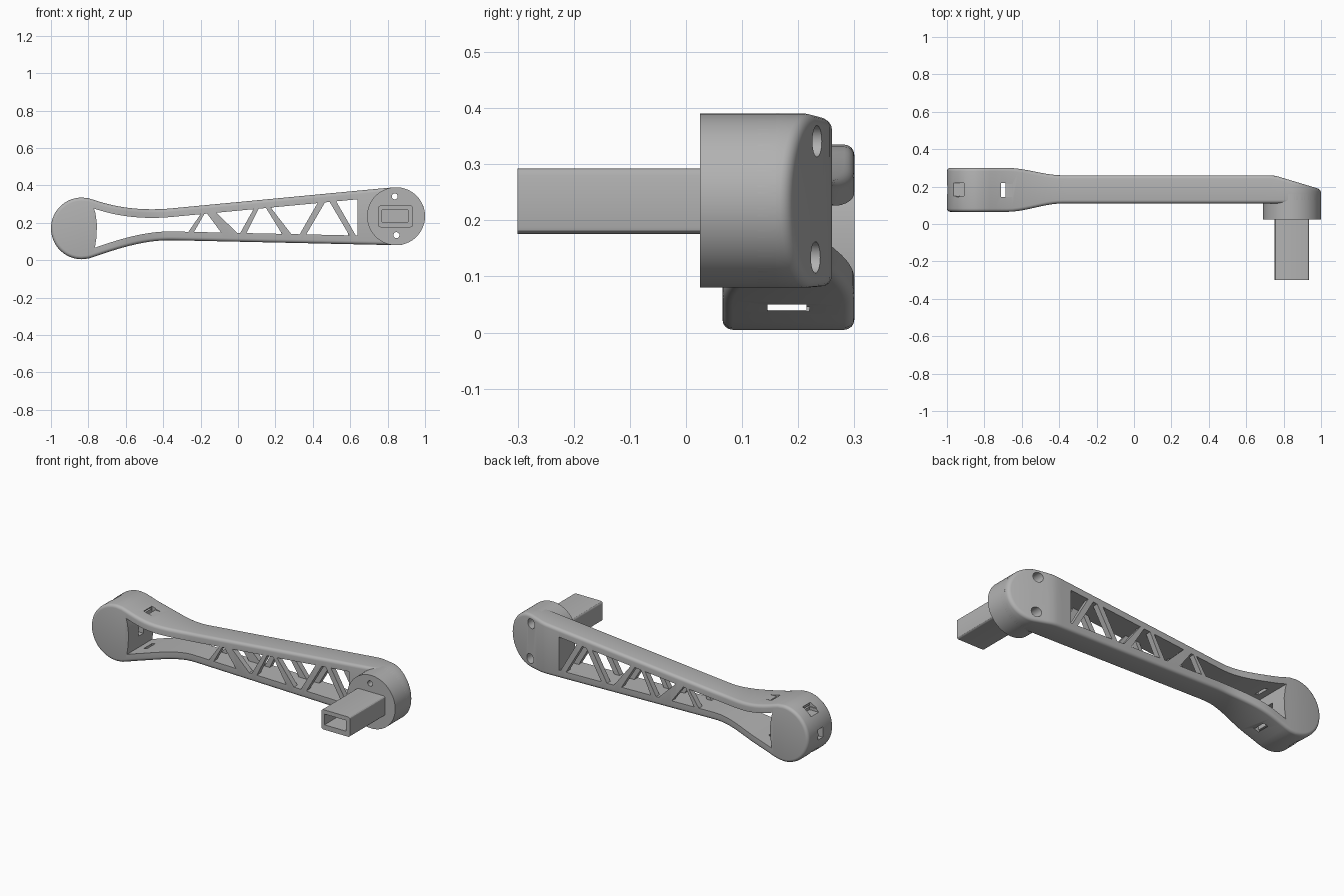
import bpy, bmesh, math
from mathutils import Matrix, Vector

if "Cube" in bpy.data.objects:
    bpy.data.objects.remove(bpy.data.objects["Cube"])

GREY = (0.45, 0.45, 0.45, 1)
mat = bpy.data.materials.new("light grey plastic")
mat.use_nodes = True
mat.diffuse_color = GREY
bsdf = mat.node_tree.nodes["Principled BSDF"]
bsdf.inputs["Base Color"].default_value = GREY
bsdf.inputs["Roughness"].default_value = 0.6

POD_X, POD_Z, POD_R = -0.835, 0.17, 0.165
HUB_X, HUB_Z, HUB_R = 0.845, 0.235, 0.155
BLEND_A, BLEND_B = -0.78, -0.35


def finish(bm, name):
    bmesh.ops.recalc_face_normals(bm, faces=bm.faces)
    mesh = bpy.data.meshes.new(name)
    bm.to_mesh(mesh)
    bm.free()
    mesh.materials.append(mat)
    ob = bpy.data.objects.new(name, mesh)
    bpy.context.collection.objects.link(ob)
    return ob


def box(name, x0, x1, y0, y1, z0, z1, bevel=0):
    bm = bmesh.new()
    bmesh.ops.create_cube(bm, size=1)
    for v in bm.verts:
        v.co = [a + (b - a) * (c + 0.5) for c, a, b in zip(v.co, (x0, y0, z0), (x1, y1, z1))]
    if bevel:
        along = [e for e in bm.edges if abs(e.verts[0].co.y - e.verts[1].co.y) > 0.01]
        bmesh.ops.bevel(bm, geom=along, offset=bevel, segments=3, profile=0.5, affect='EDGES')
    return finish(bm, name)


def rod(name, x, z, r, y0, y1, seg=32):
    bm = bmesh.new()
    bmesh.ops.create_cone(bm, cap_ends=True, segments=seg, radius1=r, radius2=r, depth=y1 - y0,
                          matrix=Matrix.Translation((x, (y0 + y1) / 2, z)) @ Matrix.Rotation(math.pi / 2, 4, 'X'))
    return finish(bm, name)


def prism(name, points, y0, y1):
    """Extrude an (x, z) polygon along y."""
    bm = bmesh.new()
    face = bm.faces.new([bm.verts.new((x, y0, z)) for x, z in points])
    ext = bmesh.ops.extrude_face_region(bm, geom=[face])
    bmesh.ops.translate(bm, vec=(0, y1 - y0, 0),
                        verts=[g for g in ext["geom"] if isinstance(g, bmesh.types.BMVert)])
    return finish(bm, name)


# Side outline: round pod, waist blend, straight taper, round hub
def edge_z(x, side):
    slope = 0.095 if side > 0 else -0.022
    tangent_x = HUB_X - HUB_R * 0.995 * side * slope * side * (1 if side > 0 else -1)
    tangent_z = HUB_Z + side * HUB_R * 0.998

    def line(px):
        return tangent_z + slope * (px - tangent_x)
    if x <= BLEND_A:
        return POD_Z + side * math.sqrt(max(0, POD_R ** 2 - (x - POD_X) ** 2))
    if x < BLEND_B:
        h = BLEND_B - BLEND_A
        t = (x - BLEND_A) / h
        dx = BLEND_A - POD_X
        rise = math.sqrt(POD_R ** 2 - dx ** 2)
        z0, m0 = POD_Z + side * rise, -side * dx / rise
        return ((2*t**3 - 3*t**2 + 1) * z0 + (t**3 - 2*t**2 + t) * h * m0
                + (3*t**2 - 2*t**3) * line(BLEND_B) + (t**3 - t**2) * h * slope)
    if x < HUB_X - HUB_R * 0.08:
        return line(x)
    return HUB_Z + side * math.sqrt(max(0, HUB_R ** 2 - (x - HUB_X) ** 2))


# Depth outline: thick pod, thinner beam, back sloping off at the hub
def depth(x, back):
    t = min(1, max(0, (x + 0.68) / 0.3))
    t = t * t * (3 - 2 * t)
    if not back:
        return 0.065 + 0.045 * t
    return 0.30 - 0.04 * t - max(0, x - 0.75) * 0.3


def build_arm(radius=0.018, steps=4):
    n = 18
    xs = [POD_X - POD_R * math.cos(i / n * math.pi / 2) for i in range(n + 1)]
    xs += [-0.8 + 0.03 * i for i in range(54)]
    xs += [HUB_X + HUB_R * math.sin(i / n * math.pi / 2) for i in range(n + 1)]
    m = len(xs)
    pts = [Vector((x, edge_z(x, 1))) for x in xs]
    pts += [Vector((x, edge_z(x, -1))) for x in reversed(xs[1:-1])]
    count = len(pts)
    normals = []
    for i in range(count):
        d = (pts[(i + 1) % count] - pts[i - 1]).normalized()
        normals.append(Vector((-d.y, d.x)))
    bm = bmesh.new()
    rings = []
    # Rounded rims on front and back
    for back in (False, True):
        for k in range(steps + 1):
            a = (steps - k if back else k) / steps * math.pi / 2
            inset, sink = radius * (1 - math.sin(a)), radius * (1 - math.cos(a))
            ring = []
            for p, nrm in zip(pts, normals):
                q = p - nrm * inset
                y = depth(q.x, back) + (-sink if back else sink)
                ring.append(bm.verts.new((q.x, y, q.y)))
            rings.append(ring)
    for a, b in zip(rings, rings[1:]):
        for i in range(count):
            j = (i + 1) % count
            bm.faces.new((a[i], a[j], b[j], b[i]))
    # Caps bridge the upper and lower edges
    for ring in (rings[0], rings[-1]):
        for i in range(m - 1):
            quad = [ring[i], ring[i + 1], ring[(count - i - 1) % count], ring[(count - i) % count]]
            bm.faces.new(list(dict.fromkeys(quad)))
    return finish(bm, "arm")


def cut(target, cutters):
    bpy.context.view_layer.objects.active = target
    for c in cutters:
        mod = target.modifiers.new("cut", 'BOOLEAN')
        mod.operation, mod.solver, mod.object = 'DIFFERENCE', 'EXACT', c
        bpy.ops.object.modifier_apply(modifier=mod.name)


def upper(x):
    return (x, edge_z(x, 1) - 0.046)


def lower(x):
    return (x, edge_z(x, -1) + 0.047)


arm = build_arm()
hub = rod("hub", HUB_X, HUB_Z, HUB_R, 0.025, 0.16, 96)
spar = box("spar_tube", 0.75, 0.935, -0.3, 0.05, 0.176, 0.292, 0.012)

# Long waist opening behind the pod
top_run = [upper(-0.77 + 0.57 * i / 16) for i in range(17)]
low_run = [lower(-0.265 - 0.5 * i / 16) for i in range(17)]
cutters = [prism("waist_cutter", top_run + low_run + [(-0.757, 0.12), (-0.754, 0.19), (-0.762, 0.25)], -1, 1)]

# Truss windows as (lower left, lower right, upper right, upper left)
windows = [(-0.235, -0.09, -0.165, -0.18), (-0.005, 0.012, 0.083, -0.115),
           (0.045, 0.235, 0.15, 0.11), (0.285, 0.33, 0.425, 0.175),
           (0.365, 0.595, 0.49, 0.465), (0.63, 0.64, 0.64, 0.525)]
for a, b, c, d in windows:
    cutters.append(prism("window_cutter", [lower(a), lower(b), upper(c), upper(d)], -1, 1))

# Hollow between the front and back trusses
cutters.append(prism("hollow_cutter", [lower(-0.3), lower(0.638), upper(0.638), upper(-0.3)], 0.142, 0.228))

# Strap slots, their end recesses and the wire passage in the pod
cutters.append(box("strap_cutter", -0.712, -0.688, 0.145, 0.22, -1, 1))
for z in (0.045, 0.295):
    cutters.append(box("slot_cutter", -1.1, -0.6, 0.145, 0.215, z - 0.005, z + 0.005))
    cutters.append(box("recess_cutter", -1.1, -0.905, 0.15, 0.22, z - 0.022, z + 0.022))
cutters.append(box("wire_cutter", -1.1, -0.7, 0.16, 0.205, 0.14, 0.2))

# Screw holes with counterbores from the back
screws = []
for x, z in ((0.838, 0.341), (0.847, 0.134)):
    screws.append(rod("screw_cutter", x, z, 0.016, -0.1, 0.5, 24))
    screws.append(rod("bore_cutter", x, z, 0.028, 0.13, 0.5, 24))
socket = box("socket_cutter", 0.77, 0.91, -0.5, 0.02, 0.205, 0.268)

cut(arm, cutters + screws)
cut(hub, screws)
cut(spar, [socket])
for c in cutters + screws + [socket]:
    bpy.data.objects.remove(c)

bpy.ops.object.select_all(action='DESELECT')
for ob in (arm, hub, spar):
    ob.select_set(True)
bpy.context.view_layer.objects.active = arm
bpy.ops.object.shade_smooth_by_angle(angle=math.radians(30))
